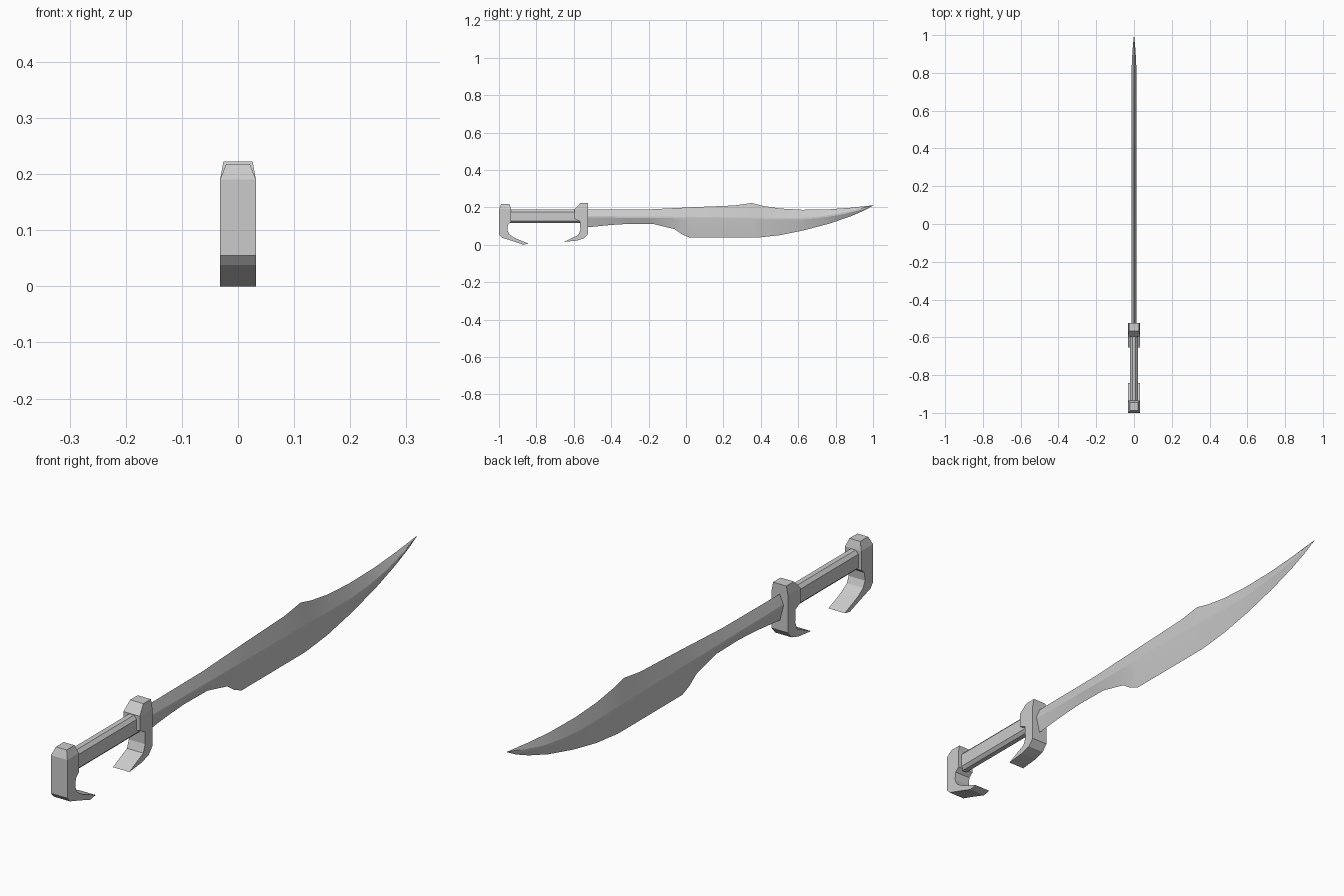
import bpy, bmesh, math

if "Cube" in bpy.data.objects:
    bpy.data.objects.remove(bpy.data.objects["Cube"])


def finish(name, bm):
    bmesh.ops.recalc_face_normals(bm, faces=bm.faces[:])
    me = bpy.data.meshes.new(name)
    bm.to_mesh(me)
    bm.free()
    ob = bpy.data.objects.new(name, me)
    bpy.context.collection.objects.link(ob)
    return ob


def hooked_block(name, prof, half, top_half):
    """Side profile (y, z) extruded in x; points 1 and 2 form the narrowed top."""
    bm = bmesh.new()
    sides = []
    for s in (-1, 1):
        vs = [bm.verts.new((s * (top_half if i in (1, 2) else half), y, z))
              for i, (y, z) in enumerate(prof)]
        bm.faces.new(vs[:4])
        bm.faces.new([vs[0]] + vs[3:])
        sides.append(vs)
    a, b = sides
    for i in range(len(prof)):
        j = (i + 1) % len(prof)
        bm.faces.new((a[i], a[j], b[j], b[i]))
    return finish(name, bm)


# Pommel with forward-pointing hook
hooked_block("pommel", [
    (-1.0, 0.19), (-0.988, 0.218), (-0.944, 0.218), (-0.935, 0.19),
    (-0.935, 0.122), (-0.952, 0.108), (-0.955, 0.078), (-0.945, 0.056),
    (-0.915, 0.036), (-0.842, 0.006), (-0.87, 0.0), (-0.935, 0.022),
    (-0.985, 0.038), (-1.0, 0.055)], 0.032, 0.021)

# Guard with backward-pointing hook
hooked_block("guard", [
    (-0.595, 0.19), (-0.566, 0.222), (-0.524, 0.222), (-0.524, 0.19),
    (-0.524, 0.058), (-0.545, 0.034), (-0.585, 0.022), (-0.653, 0.015),
    (-0.612, 0.035), (-0.575, 0.052), (-0.565, 0.08), (-0.567, 0.125),
    (-0.595, 0.138)], 0.032, 0.026)

# Octagonal grip
bm = bmesh.new()
section = [(-0.009, 0.188), (0.009, 0.188), (0.02, 0.176), (0.02, 0.128),
           (0.009, 0.117), (-0.009, 0.117), (-0.02, 0.128), (-0.02, 0.176)]
ends = [[bm.verts.new((x, y, z)) for x, z in section] for y in (-0.96, -0.56)]
for e in ends:
    bm.faces.new(e)
for i in range(8):
    j = (i + 1) % 8
    bm.faces.new((ends[0][i], ends[0][j], ends[1][j], ends[1][i]))
finish("grip", bm)

# Blade outline: spine, mid ridge and cutting edge as (y, z) polylines
SPINE = [(-0.56, 0.187), (-0.2, 0.189), (0.02, 0.2), (0.26, 0.21), (0.35, 0.223),
         (0.41, 0.208), (0.5, 0.194), (0.62, 0.187), (0.76, 0.189),
         (0.88, 0.198), (1.0, 0.211)]
RIDGE = [(-0.56, 0.15), (0.02, 0.145), (0.45, 0.14), (0.6, 0.138), (0.7, 0.145),
         (0.82, 0.163), (0.92, 0.186), (1.0, 0.21)]
EDGE = [(-0.56, 0.09), (-0.4, 0.106), (-0.3, 0.112), (-0.17, 0.11), (-0.06, 0.083),
        (-0.02, 0.055), (0.02, 0.038), (0.38, 0.038), (0.5, 0.051), (0.63, 0.077),
        (0.77, 0.114), (0.88, 0.152), (0.95, 0.182), (1.0, 0.209)]
THICK = [(-0.56, 0.014), (0.8, 0.014), (0.92, 0.008), (1.0, 0.0005)]


def sample(line, y):
    for (y0, v0), (y1, v1) in zip(line, line[1:]):
        if y <= y1:
            return v0 + (v1 - v0) * (y - y0) / (y1 - y0)
    return line[-1][1]


# Six-sided blade sections with a narrow flat along the ridge
bm = bmesh.new()
rings = []
for y in sorted({p[0] for p in SPINE + RIDGE + EDGE}):
    top, mid, low = (sample(l, y) for l in (SPINE, RIDGE, EDGE))
    t = sample(THICK, y)
    up, dn = mid + min(0.004, (top - mid) / 3), mid - min(0.004, (mid - low) / 3)
    rings.append([bm.verts.new((x, y, z)) for x, z in (
        (0, top), (t, up), (t, dn), (0, low), (-t, dn), (-t, up))])
for a, b in zip(rings, rings[1:]):
    for i in range(6):
        j = (i + 1) % 6
        bm.faces.new((a[i], a[j], b[j], b[i]))
bm.faces.new(rings[0])
bm.faces.new(rings[-1])
blade = finish("blade", bm)

# Smooth the gentle blade curves but keep the ridge crisp
bpy.context.view_layer.objects.active = blade
blade.select_set(True)
bpy.ops.object.shade_smooth_by_angle(angle=math.radians(8))
